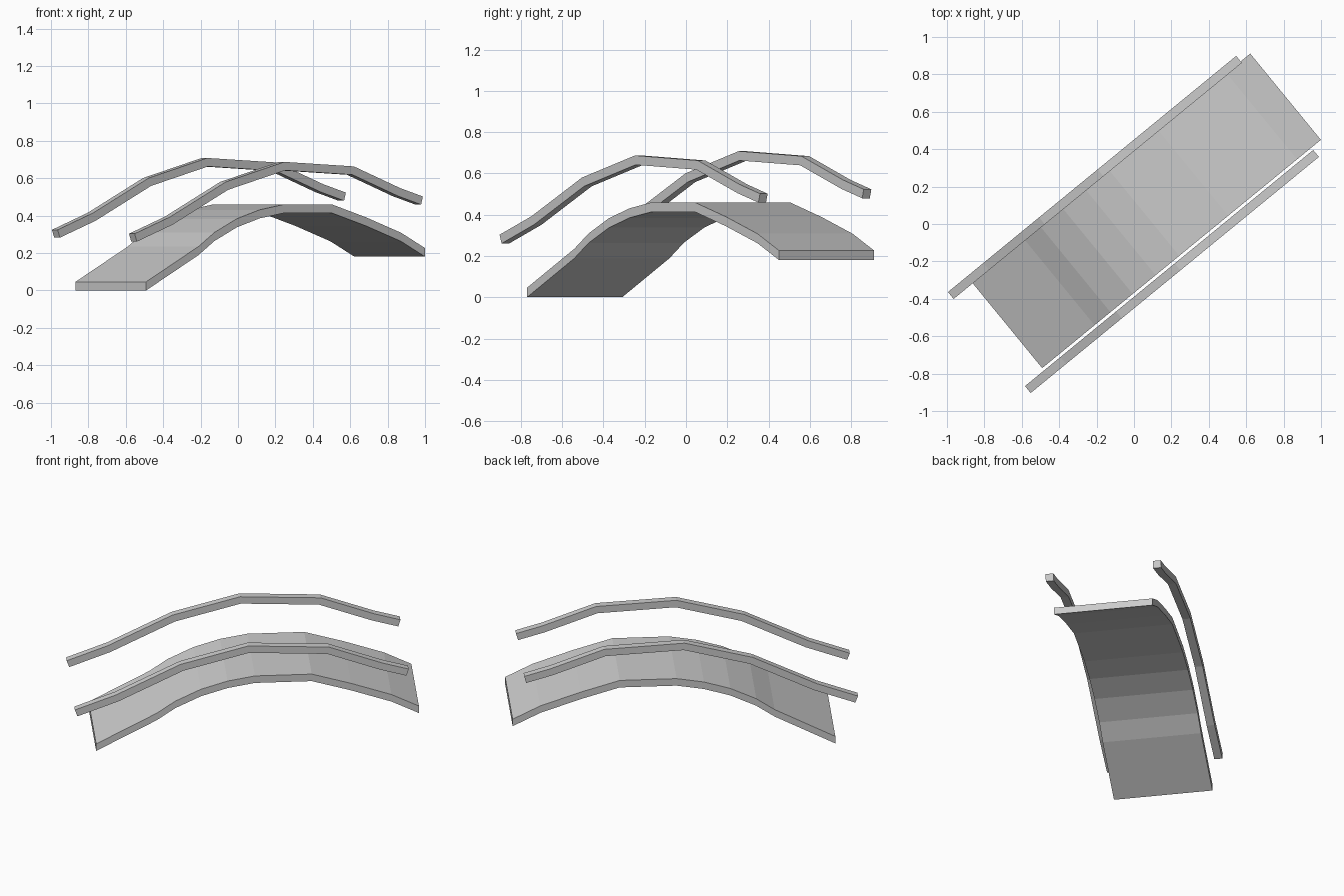
import bpy, bmesh, math
from mathutils import Vector

if "Cube" in bpy.data.objects:
    bpy.data.objects.remove(bpy.data.objects["Cube"])

ANGLE = math.atan2(0.634, 0.774)  # bridge runs diagonally


def extrude_profile(name, top, bottom, y0, y1, dz=0.0):
    """Closed strip between two polylines (x, z), extruded across y."""
    bm = bmesh.new()
    rings = []
    for (tx, tz), (bx, bz) in zip(top, bottom):
        rings.append([bm.verts.new(c) for c in (
            (tx, y0, tz + dz), (tx, y1, tz + dz),
            (bx, y1, bz + dz), (bx, y0, bz + dz))])
    for a, b in zip(rings, rings[1:]):
        for i in range(4):
            j = (i + 1) % 4
            bm.faces.new((a[i], a[j], b[j], b[i]))
    bm.faces.new(rings[0])
    bm.faces.new(rings[-1][::-1])
    bmesh.ops.recalc_face_normals(bm, faces=bm.faces)
    mesh = bpy.data.meshes.new(name)
    bm.to_mesh(mesh)
    bm.free()
    obj = bpy.data.objects.new(name, mesh)
    obj.rotation_euler.z = ANGLE
    bpy.context.collection.objects.link(obj)
    return obj


def offset_path(path, d):
    """Mitred sideways offset of a polyline."""
    pts = [Vector(p) for p in path]
    segs = [(b - a).normalized() for a, b in zip(pts, pts[1:])]
    norms = [Vector((-s.y, s.x)) for s in segs]
    out = []
    for i, p in enumerate(pts):
        n0, n1 = norms[max(i - 1, 0)], norms[min(i, len(norms) - 1)]
        m = (n0 + n1).normalized()
        out.append(tuple(p + m * d / m.dot(n0)))
    return out


# Arched deck
fractions = (0, .188, .245, .325, .407, .492, .668, .79, .915, 1)
heights = (.046, .235, .31, .383, .431, .459, .459, .39, .308, .227)
deck_top = [(-.868 + 1.926 * f, z) for f, z in zip(fractions, heights)]
deck_bottom = [(x, z - .046) for x, z in deck_top]
extrude_profile("deck", deck_top, deck_bottom, -.285, .311)

# Two handrails, the far one slightly higher
rail_top = [(-1, .303), (-.755, .393), (-.37, .58), (.035, .687),
            (.515, .663), (.835, .547), (.992, .502)]
rail_bottom = offset_path(rail_top, -.045)
for name, y, dz in (("near_handrail", -.325, 0), ("far_handrail", .325, .021)):
    extrude_profile(name, rail_top, rail_bottom, y - .024, y + .024, dz)
